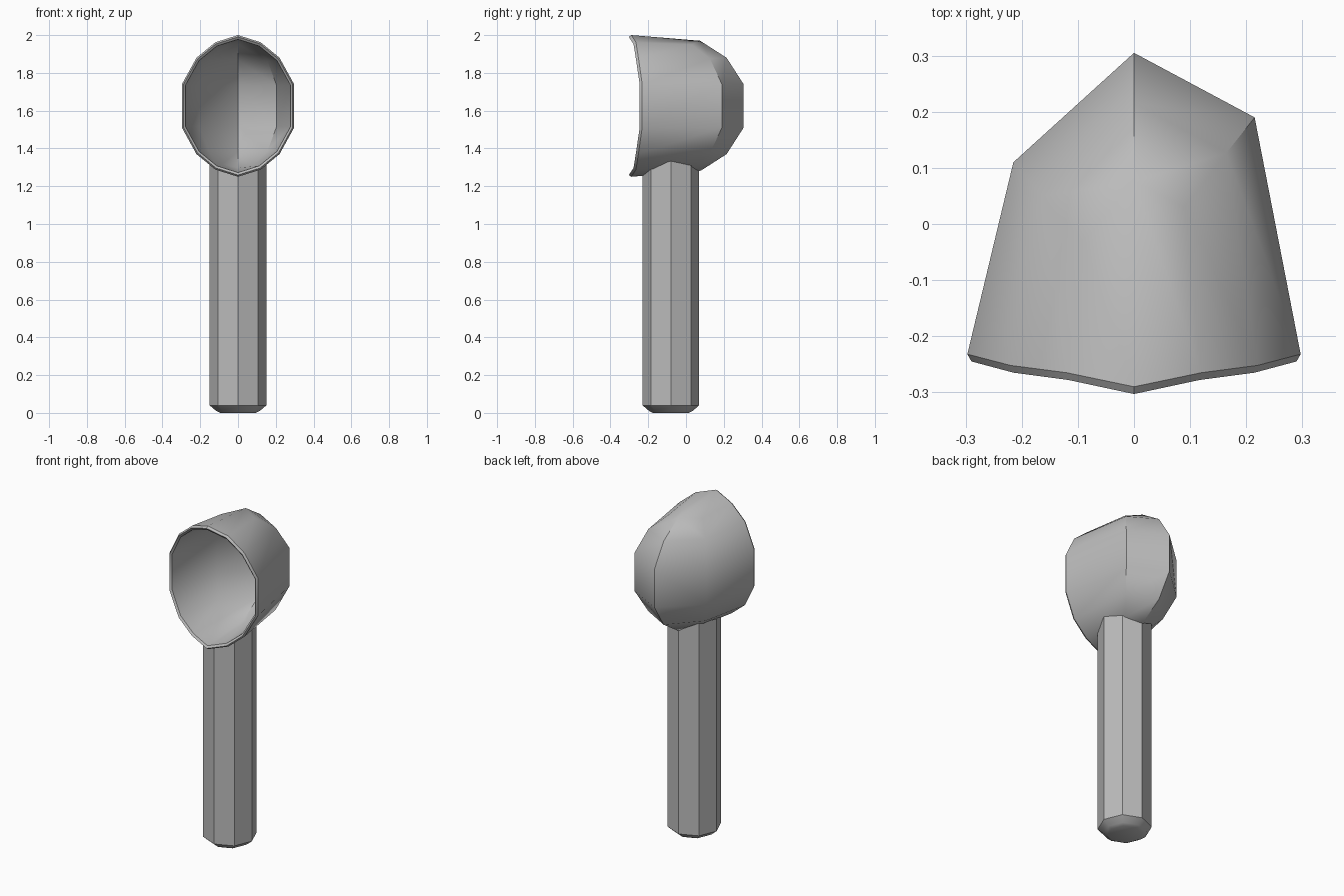
import bpy, bmesh, math

cube = bpy.data.objects.get("Cube")
if cube:
    bpy.data.objects.remove(cube, do_unlink=True)

GREY = (0.5, 0.5, 0.5, 1)
mat = bpy.data.materials.new("plain grey")
mat.use_nodes = True
mat.diffuse_color = GREY
mat.node_tree.nodes["Principled BSDF"].inputs["Base Color"].default_value = GREY

MID = 1.625  # height of the middle of the bowl


def finish(name, bm):
    bmesh.ops.recalc_face_normals(bm, faces=bm.faces)
    mesh = bpy.data.meshes.new(name)
    bm.to_mesh(mesh)
    bm.free()
    mesh.materials.append(mat)
    obj = bpy.data.objects.new(name, mesh)
    bpy.context.collection.objects.link(obj)
    mesh.shade_smooth()
    mesh.set_sharp_from_angle(angle=math.radians(33))
    return obj


# Quarter outlines as (x, y, height from the middle), top to side
RIM = [(0, -0.29, 0.375), (0.12, -0.265, 0.337), (0.22, -0.252, 0.255), (0.297, -0.232, 0.115)]
BACK = [(0, 0.075, 0.345), (0.09, 0.03, 0.325), (0.165, 0.127, 0.25), (0.215, 0.19, 0.115)]
BACK_RIGHT_Y = [0.075, -0.03, 0.05, 0.11]
RIDGE = [(0, 0.215, 0.255), (0, 0.305, 0.115)]


def ring(left, right=None):
    """Mirror a quarter outline into a full loop of points."""
    right = right or left
    lower = [(x, y, -z) for x, y, z in reversed(left)]
    r_low = [(-x, y, -z) for x, y, z in right[1:]]
    r_up = [(-x, y, z) for x, y, z in reversed(right[1:])]
    return left + lower + r_low + r_up


def add_loop(bm, points, scale=1.0, dy=0.0):
    return [bm.verts.new((x * scale, y + dy, MID + z * scale)) for x, y, z in points]


def bridge(bm, a, b):
    n = len(a)
    for i in range(n):
        j = (i + 1) % n
        bm.faces.new((a[i], a[j], b[j], b[i]))


def add_cap(bm, loop, scale, dy):
    """Close the back with facets meeting at an upright centre ridge."""
    pts = RIDGE + [(x, y, -z) for x, y, z in reversed(RIDGE)]
    ridge = [loop[0]] + add_loop(bm, pts, scale, dy) + [loop[7]]
    left = loop[1:7]
    right = loop[:7:-1]
    for side in (left, right):
        for i in range(5):
            bm.faces.new((ridge[i], side[i], side[i + 1], ridge[i + 1]))


# Hollow bowl with a thin rolled lip
bm = bmesh.new()
back = ring(BACK, [(x, y, z) for (x, _, z), y in zip(BACK, BACK_RIGHT_Y)])
rim = ring(RIM)
outer_back = add_loop(bm, back)
inner_back = add_loop(bm, back, 0.95, -0.02)
loops = [outer_back, add_loop(bm, rim), add_loop(bm, rim, 0.975, -0.013),
         add_loop(bm, rim, 0.94, -0.004), inner_back]
for a, b in zip(loops, loops[1:]):
    bridge(bm, a, b)
add_cap(bm, outer_back, 1.0, 0)
add_cap(bm, inner_back, 0.95, -0.02)
finish("bowl", bm)

# Eight-sided handle with a chamfered foot and a top fitted under the bowl
bm = bmesh.new()
HANDLE_Y = -0.08


def handle_top(x, y):
    z = 1.27 + 2.8 * x * x + 0.08 * max(0, y)
    return z + (0.025 if x < -0.01 and y > 0.01 else 0)


loops = []
for radius, height in [(0.095, 0), (0.115, 0.01), (0.15, 0.04), (0.15, None)]:
    loop = []
    for i in range(8):
        a = i * math.pi / 4
        x, y = radius * math.cos(a), radius * math.sin(a)
        z = handle_top(x, y) if height is None else height
        loop.append(bm.verts.new((x, y + HANDLE_Y, z)))
    loops.append(loop)
for a, b in zip(loops, loops[1:]):
    bridge(bm, a, b)
bm.faces.new(loops[0])
centre = bm.verts.new((0, HANDLE_Y, 1.268))
for i in range(8):
    bm.faces.new((loops[-1][i], loops[-1][(i + 1) % 8], centre))
finish("handle", bm)
